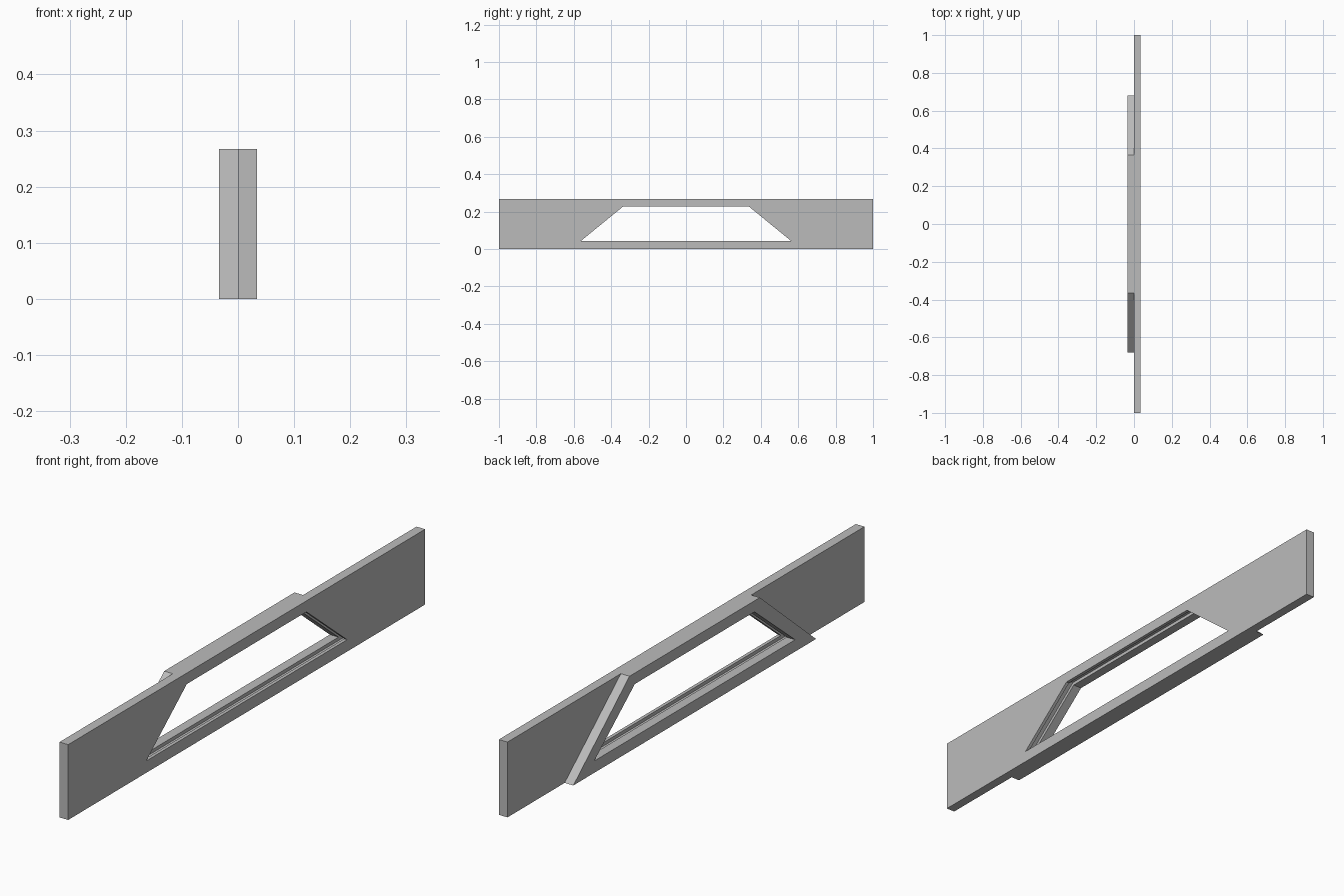
import bpy
import bmesh
import math

if "Cube" in bpy.data.objects:
    bpy.data.objects.remove(bpy.data.objects["Cube"], do_unlink=True)

HEIGHT = 0.267
THICK = 0.034      # thickness of each layer
LIP = 0.022        # where the thin retaining lip begins
GROOVE = 0.012     # depth of the glazing groove

grey = bpy.data.materials.new("plain grey")
grey.use_nodes = True
colour = (0.5, 0.5, 0.5, 1)
grey.diffuse_color = colour
grey.node_tree.nodes["Principled BSDF"].inputs["Base Color"].default_value = colour


def trapezoid(bottom, top, z0, z1):
    """Symmetric outline in the y-z plane."""
    return [(-bottom, z0), (bottom, z0), (top, z1), (-top, z1)]


def grow(bottom, top, z0, z1, d):
    """Trapezoid with every side moved outward by d."""
    slope = (bottom - top) / (z1 - z0)
    side = d * math.hypot(1, slope)
    return trapezoid(bottom + side + slope * d, top + side - slope * d, z0 - d, z1 + d)


def ring(name, loops):
    """Closed frame made by bridging (x, outline) loops in a cycle."""
    bm = bmesh.new()
    rows = [[bm.verts.new((x, y, z)) for y, z in outline] for x, outline in loops]
    for a, b in zip(rows, rows[1:] + rows[:1]):
        for i in range(4):
            j = (i + 1) % 4
            bm.faces.new((a[i], a[j], b[j], b[i]))
    bmesh.ops.recalc_face_normals(bm, faces=bm.faces)
    mesh = bpy.data.meshes.new(name)
    bm.to_mesh(mesh)
    bm.free()
    mesh.materials.append(grey)
    obj = bpy.data.objects.new(name, mesh)
    bpy.context.collection.objects.link(obj)
    return obj


opening = (0.563, 0.335, 0.042, 0.228)
hole = trapezoid(*opening)
rebate = grow(*opening, GROOVE)
panel = trapezoid(1, 1, 0, HEIGHT)
surround = trapezoid(0.68, 0.365, 0, HEIGHT)

# Long panel with a window opening and a rebate behind its lip
ring("long_panel", [(THICK, panel), (THICK, hole), (LIP, hole),
                    (LIP, rebate), (0, rebate), (0, panel)])

# Sloped surround fixed to the other face of the panel
ring("window_surround", [(0, surround), (0, hole), (-THICK, hole), (-THICK, surround)])
